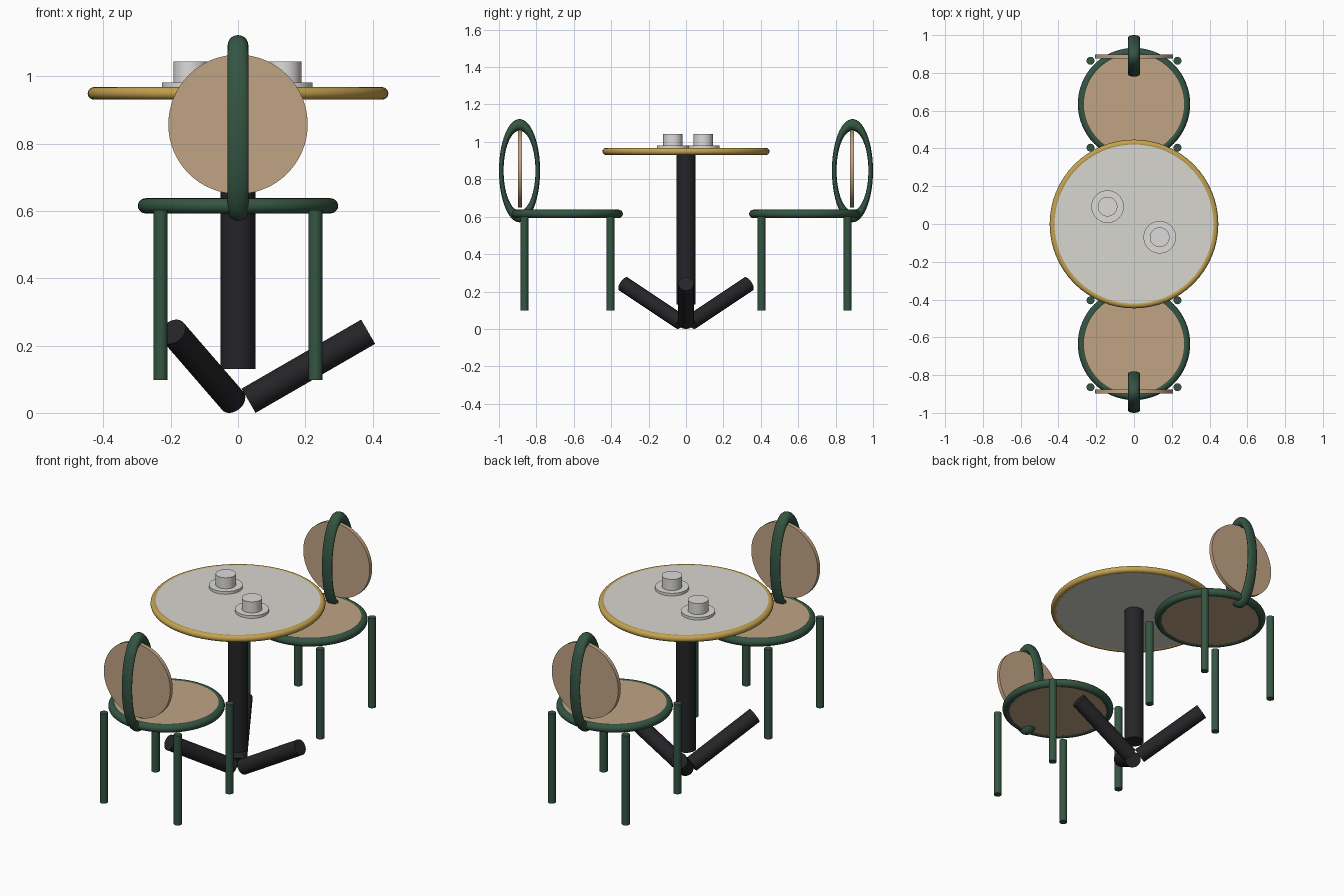
import bpy
import math
from mathutils import Vector

if "Cube" in bpy.data.objects:
    bpy.data.objects.remove(bpy.data.objects["Cube"])


def material(name, color):
    m = bpy.data.materials.new(name)
    m.diffuse_color = (*color, 1)
    m.use_nodes = True
    m.node_tree.nodes["Principled BSDF"].inputs["Base Color"].default_value = m.diffuse_color
    return m


GREEN = material("green_metal", (0.035, 0.09, 0.055))
TAN = material("woven_tan", (0.53, 0.37, 0.23))
BRASS = material("brass", (0.55, 0.36, 0.08))
BLACK = material("black_iron", (0.018, 0.018, 0.021))
STONE = material("pale_stone", (0.68, 0.67, 0.62))
CHINA = material("white_china", (0.72, 0.71, 0.69))


def finish(name, mat):
    ob = bpy.context.object
    ob.name = name
    ob.data.materials.append(mat)
    bpy.ops.object.shade_smooth_by_angle(angle=math.radians(35))
    return ob


def cylinder(name, mat, radius, depth, loc, rot=(0, 0, 0), sides=48):
    bpy.ops.mesh.primitive_cylinder_add(vertices=sides, radius=radius, depth=depth,
                                        location=loc, rotation=rot)
    return finish(name, mat)


def upright(name, mat, radius, z0, z1, x=0, y=0, sides=48):
    return cylinder(name, mat, radius, z1 - z0, (x, y, (z0 + z1) / 2), sides=sides)


def ring(name, mat, major, minor, loc, rot=(0, 0, 0)):
    bpy.ops.mesh.primitive_torus_add(major_radius=major, minor_radius=minor, major_segments=64,
                                     minor_segments=20, location=loc, rotation=rot)
    return finish(name, mat)


# Table: top, brass rim and column
upright("table_top", STONE, 0.43, 0.934, 0.966, sides=64)
ring("table_rim", BRASS, 0.428, 0.0185, (0, 0, 0.949))
upright("table_column", BLACK, 0.052, 0.13, 0.94)

# Three splayed feet rising outward
for i in range(3):
    a = i * math.tau / 3
    direction = Vector((math.cos(a) * math.cos(math.pi / 6),
                        math.sin(a) * math.cos(math.pi / 6), 0.5))
    rot = direction.to_track_quat('Z', 'Y').to_euler()
    cylinder(f"table_foot_{i + 1}", BLACK, 0.0415, 0.41,
             (0.209 * math.cos(a), 0.209 * math.sin(a), 0.1385), rot)

# Cups on saucers
for i, (x, y) in enumerate([(-0.14, 0.092), (0.136, -0.07)], 1):
    upright(f"saucer_{i}", CHINA, 0.086, 0.964, 0.981, x, y)
    upright(f"cup_{i}", CHINA, 0.052, 0.98, 1.043, x, y)

# Two chairs facing each other
for label, s in (("front", -1), ("rear", 1)):
    upright(f"{label}_chair_seat", TAN, 0.275, 0.597, 0.635, y=s * 0.635, sides=64)
    ring(f"{label}_chair_seat_rim", GREEN, 0.275, 0.0225, (0, s * 0.635, 0.615))
    for x in (-0.23, 0.23):
        for part, y in (("inner", 0.404), ("outer", 0.864)):
            side = "left" if x < 0 else "right"
            upright(f"{label}_chair_{part}_{side}_leg", GREEN, 0.021, 0.098, 0.602,
                    x, s * y, sides=32)
    cylinder(f"{label}_chair_back_panel", TAN, 0.207, 0.022, (0, s * 0.887, 0.857),
             (math.pi / 2, 0, 0), sides=64)
    # Narrow oval hoop standing across the back panel
    hoop = ring(f"{label}_chair_back_hoop", GREEN, 0.245, 0.031, (0, s * 0.89, 0.846),
                (0, math.pi / 2, 0))
    hoop.scale = (1, 0.398, 1)
